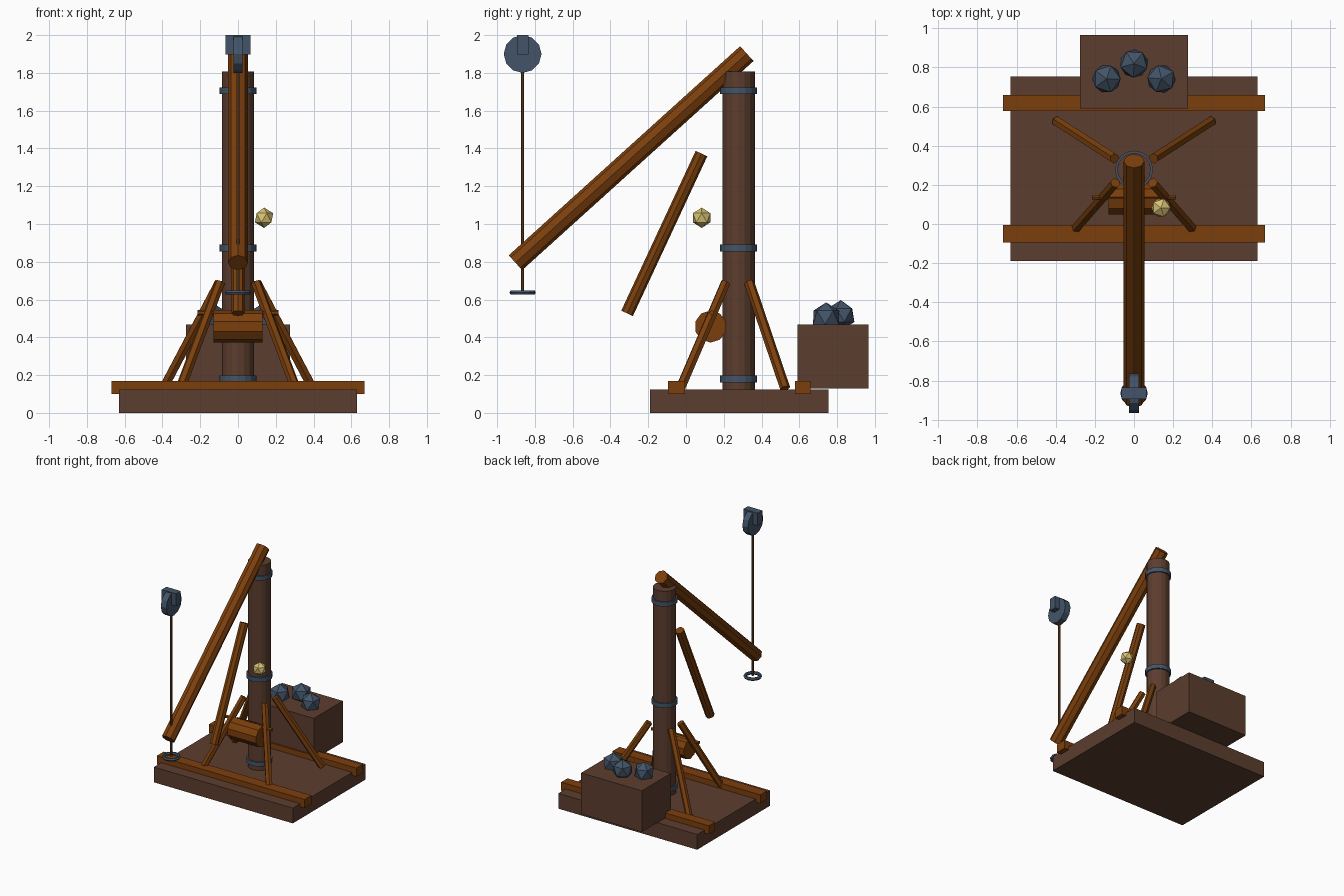
import bpy, math
from mathutils import Vector

if "Cube" in bpy.data.objects:
    bpy.data.objects.remove(bpy.data.objects["Cube"])


def material(name, hexcode):
    def lin(c):
        c /= 255
        return c / 12.92 if c <= 0.04045 else ((c + 0.055) / 1.055) ** 2.4
    m = bpy.data.materials.new(name)
    m.diffuse_color = [lin(int(hexcode[i:i + 2], 16)) for i in (0, 2, 4)] + [1]
    m.use_nodes = True
    m.node_tree.nodes["Principled BSDF"].inputs["Base Color"].default_value = m.diffuse_color
    return m


DARK = material("dark brown wood", "5C3D2E")
WOOD = material("warm wood", "7B3F0C")
IRON = material("blue grey iron", "435468")
GOLD = material("pale gold", "D9C273")
ROPE = material("rope brown", "6B4423")


def finish(name, mat):
    ob = bpy.context.object
    ob.name = name
    ob.data.materials.append(mat)
    return ob


def box(name, mat, lo, hi):
    lo, hi = Vector(lo), Vector(hi)
    bpy.ops.mesh.primitive_cube_add(size=1, location=(lo + hi) / 2)
    bpy.context.object.scale = hi - lo
    return finish(name, mat)


def pole(name, mat, a, b, r, sides):
    a, b = Vector(a), Vector(b)
    d = b - a
    bpy.ops.mesh.primitive_cylinder_add(vertices=sides, radius=r, depth=d.length, location=(a + b) / 2)
    bpy.context.object.rotation_euler = d.to_track_quat('Z', 'Y').to_euler()
    return finish(name, mat)


def ball(name, mat, loc, r, turn=(0, 0, 0)):
    bpy.ops.mesh.primitive_ico_sphere_add(subdivisions=1, radius=r, location=loc, rotation=turn)
    return finish(name, mat)


# Platform and cross rails
box("platform", DARK, (-0.63, -0.19, 0), (0.63, 0.755, 0.125))
box("front_rail", WOOD, (-0.67, -0.095, 0.1), (0.67, -0.005, 0.17))
box("rear_rail", WOOD, (-0.67, 0.578, 0.1), (0.67, 0.66, 0.17))

# Mast with iron bands
pole("mast", DARK, (0, 0.278, 0.12), (0, 0.278, 1.807), 0.086, 16)
for i, z in enumerate((0.18, 0.873, 1.705)):
    pole(f"mast_band_{i}", IRON, (0, 0.278, z - 0.018), (0, 0.278, z + 0.018), 0.097, 16)

# Braces around the mast
for s, side in ((-1, "left"), (1, "right")):
    pole(f"front_brace_{side}", WOOD, (s * 0.095, 0.21, 0.69), (s * 0.305, -0.03, 0.13), 0.027, 6)
    pole(f"rear_brace_{side}", WOOD, (s * 0.1, 0.335, 0.69), (s * 0.395, 0.525, 0.13), 0.027, 6)

# Boom and its strut
pole("boom", WOOD, (0, -0.903, 0.795), (0, 0.322, 1.902), 0.053, 8)
pole("boom_strut", WOOD, (0, -0.312, 0.527), (0, 0.082, 1.373), 0.034, 8)

# Winch drum and handle bar
pole("winch_drum", WOOD, (-0.13, 0.13, 0.457), (0.13, 0.13, 0.457), 0.085, 10)
pole("winch_handle", WOOD, (-0.215, 0.137, 0.53), (0.215, 0.137, 0.53), 0.014, 6)

# Pulley, rope and ring
Y = -0.865
pole("pulley_wheel", IRON, (-0.025, Y, 1.9), (0.025, Y, 1.9), 0.1, 12)
box("pulley_block", IRON, (-0.065, Y - 0.03, 1.898), (0.065, Y + 0.03, 2.0))
pole("rope", ROPE, (0, Y, 0.64), (0, Y, 1.83), 0.008, 6)
bpy.ops.mesh.primitive_torus_add(location=(0, Y, 0.637), major_radius=0.057, minor_radius=0.013,
                                 major_segments=12, minor_segments=6)
finish("rope_ring", IRON)

# Counterweight box with stones
box("counterweight_box", DARK, (-0.275, 0.59, 0.13), (0.275, 0.965, 0.468))
for i, (x, y, z) in enumerate(((-0.14, 0.742, 0.505), (0, 0.82, 0.517), (0.14, 0.742, 0.505))):
    ball(f"stone_{i}", IRON, (x, y, z), 0.08, (0, 0, i * 0.9))

# Lantern
ball("lantern", GOLD, (0.138, 0.083, 1.033), 0.054)
